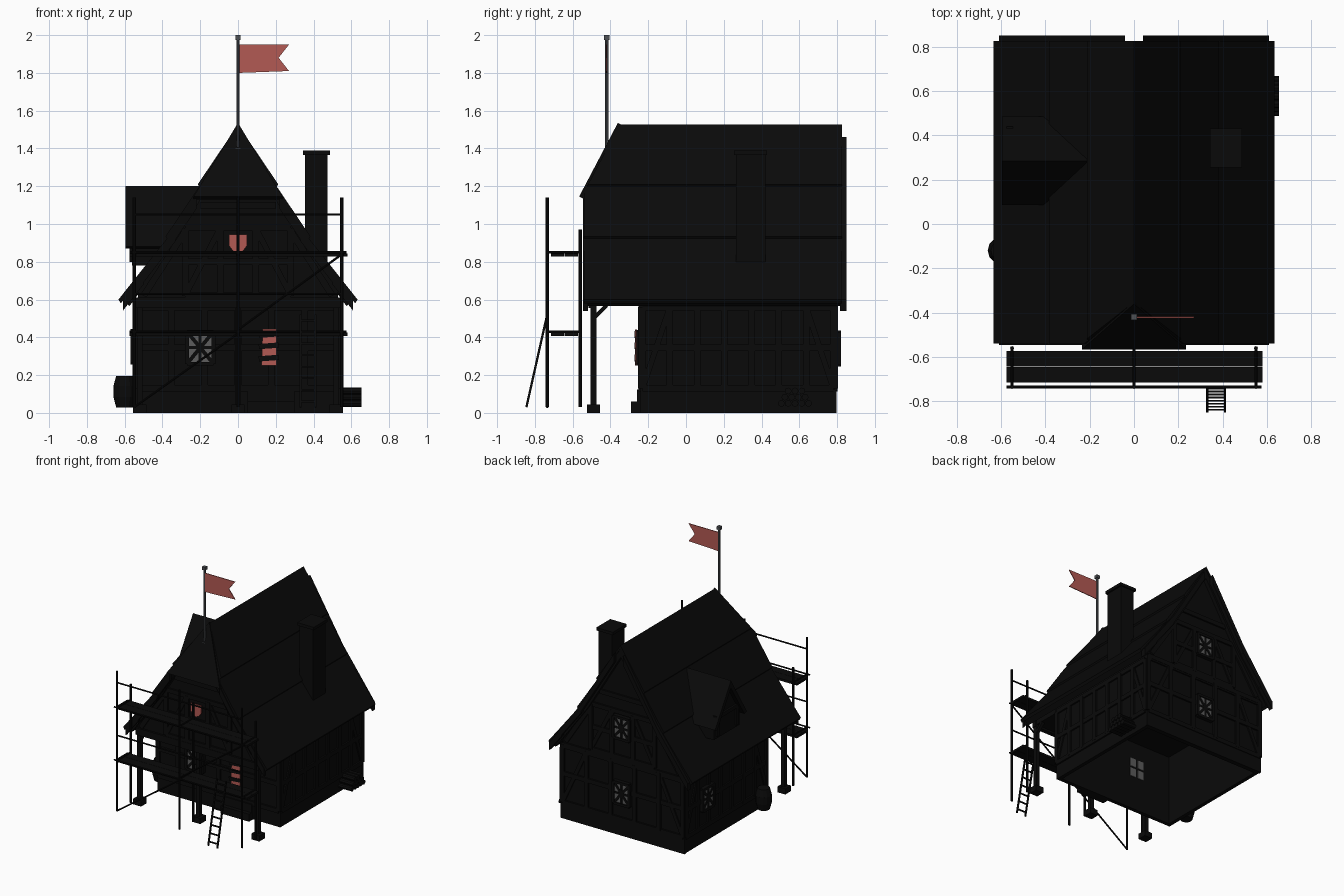
import bpy, bmesh
from math import pi
from mathutils import Vector, Matrix

cube = bpy.data.objects.get("Cube")
if cube:
    bpy.data.objects.remove(cube)


def material(name, r, g, b):
    m = bpy.data.materials.new(name)
    m.use_nodes = True
    m.diffuse_color = (r, g, b, 1)
    bsdf = m.node_tree.nodes["Principled BSDF"]
    bsdf.inputs["Base Color"].default_value = (r, g, b, 1)
    bsdf.inputs["Roughness"].default_value = 0.9
    return m


BLACK = material("soot black", .003, .003, .003)
RED = material("faded red", .45, .1, .088)
GREY = material("iron grey", .075, .08, .088)
GLASS = material("window grey", .11, .11, .11)
X, Y, Z = Vector((1, 0, 0)), Vector((0, 1, 0)), Vector((0, 0, 1))
parts = {}


def part(name, mat=BLACK):
    return parts.setdefault(name, (bmesh.new(), mat))[0]


def box(bm, x0, x1, y0, y1, z0, z1):
    mid = Matrix.Translation(((x0 + x1) / 2, (y0 + y1) / 2, (z0 + z1) / 2))
    bmesh.ops.create_cube(bm, size=1, matrix=mid @ Matrix.Diagonal((x1 - x0, y1 - y0, z1 - z0, 1)))


def strut(bm, p, q, n, w, t):
    """Bar from p to q, t thick along n and w wide across."""
    p, q = Vector(p), Vector(q)
    d = (q - p).normalized()
    s = n.cross(d).normalized()
    rot = Matrix((s * w, n * t, (q - p))).transposed().to_4x4()
    bmesh.ops.create_cube(bm, size=1, matrix=Matrix.Translation((p + q) / 2) @ rot)


def pole(bm, p, q, r, sides=8):
    p, q = Vector(p), Vector(q)
    rot = (q - p).to_track_quat('Z', 'Y').to_matrix().to_4x4()
    bmesh.ops.create_cone(bm, cap_ends=True, segments=sides, radius1=r, radius2=r,
                          depth=(q - p).length, matrix=Matrix.Translation((p + q) / 2) @ rot)


def prism(bm, pts, axis, a, b):
    """Extrude a (u, z) outline along x or y from a to b."""
    def put(u, z, k):
        return (k, u, z) if axis == 'x' else (u, k, z)
    lo = [bm.verts.new(put(u, z, a)) for u, z in pts]
    hi = [bm.verts.new(put(u, z, b)) for u, z in pts]
    bm.faces.new(lo)
    bm.faces.new(hi[::-1])
    for i in range(len(pts)):
        j = (i + 1) % len(pts)
        bm.faces.new((lo[j], lo[i], hi[i], hi[j]))


HIP_TOP, HIP_N = Vector((0, -.35, 1.53)), Vector((0, -.38, .2)).normalized()


def cut_hip(bm, drop=0):
    geom = bm.verts[:] + bm.edges[:] + bm.faces[:]
    cut = bmesh.ops.bisect_plane(bm, geom=geom, plane_co=HIP_TOP - HIP_N * drop,
                                 plane_no=HIP_N, clear_outer=True)["geom_cut"]
    edges = [e for e in cut if isinstance(e, bmesh.types.BMEdge)]
    if edges:
        bmesh.ops.holes_fill(bm, edges=edges)


# Ground floor walls, open underneath
walls = part("ground_floor_walls")
box(walls, -.54, .54, -.24, -.21, 0, .58)
box(walls, -.54, .54, .76, .79, 0, .58)
for s in (-1, 1):
    box(walls, *sorted((s * .51, s * .54)), -.24, .79, 0, .58)

# Upper storey filling the gable
loft = part("upper_storey")
half = [(0, 1.46), (.31, .95), (.47, .74), (.53, .66), (.53, .57)]
prism(loft, half + [(-u, z) for u, z in half[:0:-1]], 'y', -.5, .79)
cut_hip(loft, .02)

# Roof shell with overlapping courses
outer = [(0, 1.52), (.05, 1.45), (.33, .98), (.5, .75), (.61, .6)]
inner = [(.575, .565), (.46, .72), (.29, .95), (0, 1.43)]
roof = part("roof")
prism(roof, outer + inner + [(-u, z) for u, z in inner[-2::-1]]
      + [(-u, z) for u, z in outer[:0:-1]], 'y', -.535, .82)
cut_hip(roof)
for k, (a, b) in enumerate((((0, 1.52), (.2, 1.2)), ((.2, 1.2), (.37, .925)), ((.37, .925), (.62, .59)))):
    for s in (-1, 1):
        course = part(f"roof_course_{k}_{'left' if s > 0 else 'right'}")
        prism(course, [(s * a[0], a[1] + .006), (s * (b[0] + .013), b[1] + .01),
                       (s * b[0], b[1] - .01), (s * a[0], a[1] - .02)], 'y', -.54, .825)
        cut_hip(course)

# Half hip over the front gable
hip = part("front_hip_roof")
tri = [HIP_TOP, Vector((.235, -.555, 1.14)), Vector((-.235, -.555, 1.14))]
low = [hip.verts.new(v - HIP_N * .02) for v in tri]
top = [hip.verts.new(v + HIP_N * .012) for v in tri]
hip.faces.new(top)
hip.faces.new(low[::-1])
for i in range(3):
    j = (i + 1) % 3
    hip.faces.new((low[i], low[j], top[j], top[i]))

# Bargeboards on both gables
boards = part("bargeboards")
for s in (-1, 1):
    for y0, y1, start in ((.815, .85, (.04, 1.46)), (-.545, -.52, (.22, 1.15))):
        line = [start] + [p for p in outer if p[0] > start[0] + .02]
        for (u, z), (v, w) in zip(line, line[1:]):
            prism(boards, [(s * u, z), (s * v, w), (s * v, w - .06), (s * u, z - .07)], 'y', y0, y1)

# Timber framing
frame = part("timber_frame")


def wall_frame(n, at, u0, u1, z0, z1, bays, braces=True):
    def pt(u, z):
        return (at, u, z) if n is X else (u, at, z)
    for z in (z0, (z0 + z1) / 2, z1):
        strut(frame, pt(u0, z), pt(u1, z), n, .035, .025)
    step = (u1 - u0) / bays
    for i in range(bays + 1):
        strut(frame, pt(u0 + i * step, z0), pt(u0 + i * step, z1), n, .035, .028)
    if braces:
        strut(frame, pt(u0, z0), pt(u0 + step, z1), n, .03, .02)
        strut(frame, pt(u1, z0), pt(u1 - step, z1), n, .03, .02)


wall_frame(Y, -.24, -.53, .53, .13, .56, 6, False)
wall_frame(Y, .79, -.53, .53, .13, .59, 5)
for s in (-1, 1):
    wall_frame(X, s * .54, -.23, .78, .13, .56, 7)
for y in (-.5, .79):
    wall_frame(Y, y, -.28, .28, .62, .98, 3)
    strut(frame, (-.2, y, 1.1), (.2, y, 1.1), Y, .035, .025)
    for s in (-1, 1):
        strut(frame, (s * .5, y, .62), (s * .28, y, .96), Y, .035, .025)
box(frame, -.54, .54, -.515, -.48, .555, .61)
box(frame, -.545, .545, -.25, .8, .56, .6)
box(part("plinth"), -.545, .545, .78, .797, 0, .12)
for k in range(2):
    box(part("front_steps"), .05, .3, -.29 + k * .03, -.24, k * .06, .06 + k * .065)

# Windows: glass plate, frame, crossbars and diagonal lattice
glass, lattice = part("window_glass", GLASS), part("window_lattice")


def window(n, side, at, u, z, w=.07, h=.085):
    def pt(du, dz, out):
        k = at + side * out
        return (k, u + du, z + dz) if n is X else (u + du, k, z + dz)
    strut(glass, pt(0, -h, .018), pt(0, h, .018), n, w * 2, .006)
    for s in (-1, 1):
        strut(lattice, pt(s * w, -h, .015), pt(s * w, h, .015), n, .02, .03)
        strut(lattice, pt(-w, s * h, .015), pt(w, s * h, .015), n, .02, .03)
        strut(lattice, pt(-w, -s * h, .022), pt(w, s * h, .022), n, .02, .006)
    strut(lattice, pt(0, -h, .022), pt(0, h, .022), n, .016, .006)
    strut(lattice, pt(-w, 0, .022), pt(w, 0, .022), n, .016, .006)


window(Y, -1, -.24, -.2, .345)
window(Y, 1, .79, 0, .34)
window(Y, 1, .79, 0, .86)
window(X, -1, -.54, .52, .35)
for s in (-1, 1):
    for k in (-1, 1):
        box(glass, *sorted((-.2 + s * .008, -.2 + s * .06)), -.21, -.204,
            *sorted((.345 + k * .008, .345 + k * .075)))

# Striped hanging and gable shield
prism(part("hanging_banner", RED), [(.125, .25), (.205, .25), (.205, .445), (.13, .445)], 'y', -.268, -.262)
for z in (.29, .355, .415):
    strut(part("banner_stripes"), (.11, -.27, z - .004), (.215, -.27, z + .004), Y, .028, .006)
prism(part("gable_shield", RED), [(-.047, .945), (.047, .945), (.047, .885), (.025, .855), (0, .845),
                                  (-.025, .855), (-.047, .885)], 'y', -.53, -.522)

# Dormer on the right slope
dormer = part("dormer_walls")
prism(dormer, [(.13, .78), (.45, .78), (.45, .91), (.29, 1.15), (.13, .91)], 'x', -.56, -.2)
for s in (-1, 1):
    prism(part("dormer_roof"), [(.285, 1.2), (.285 + s * .2, .88), (.285 + s * .17, .87),
                                (.285, 1.14)], 'x', -.595, -.2)
    strut(dormer, (-.56, .29 + s * .12, .8), (-.56, .29 + s * .12, .95), X, .03, .03)
strut(dormer, (-.56, .14, .95), (-.56, .44, .95), X, .03, .03)

# Chimney
box(part("chimney"), .355, .475, .265, .42, .72, 1.37)
box(part("chimney"), .343, .488, .255, .43, 1.365, 1.388)

# Porch posts with footings and knee braces
for x in (-.52, 0, .52):
    posts = part("porch_posts")
    box(posts, x - .015, x + .015, -.505, -.475, 0, .57)
    box(posts, x - .035, x + .035, -.525, -.455, 0, .045)
    strut(posts, (x, -.49, .5), (x, -.42, .57), X, .02, .025)

# Scaffold
scaffold, Y0, Y1 = part("scaffold_poles"), -.735, -.56
for x in (-.55, 0, .55):
    pole(scaffold, (x, Y0, .03), (x, Y0, 1.14), .009)
    pole(scaffold, (x, Y1, .03), (x, Y1, .97), .009)
    for z in (.43, .85):
        pole(scaffold, (x, Y0, z), (x, Y1, z), .006)
for z in (.43, .85):
    pole(scaffold, (-.575, Y0, z), (.575, Y0, z), .006)
    pole(scaffold, (-.55, Y0, z + .2), (.55, Y0, z + .2), .006)
    for y in (-.715, -.643):
        box(part("scaffold_planks"), -.575, .58, y, y + .07, z - .023, z - .005)
pole(scaffold, (-.55, Y0, .03), (0, Y0, .42), .006)
pole(scaffold, (0, Y0, .44), (.55, Y0, .84), .006)

# Ladder
foot, head = Vector((.37, -.845, .03)), Vector((.37, -.735, .52))
for s in (-1, 1):
    strut(part("ladder"), foot + X * s * .04, head + X * s * .04, X, .012, .01)
for i in range(8):
    c = foot.lerp(head, (i + .5) / 8)
    strut(part("ladder"), c - X * .04, c + X * .04, Y, .01, .008)

# Barrel and woodpile beside the walls
for z, r0, r1 in ((.03, .045, .06), (.085, .06, .06), (.14, .06, .045)):
    bmesh.ops.create_cone(part("barrel"), cap_ends=True, segments=12, radius1=r0, radius2=r1, depth=.057,
                          matrix=Matrix.Translation((-.6, -.12, z + .028)))
for row in range(3):
    for i in range(5 - row):
        y = .505 + i * .036 + row * .018
        pole(part("woodpile"), (.54, y, .05 + row * .033), (.655, y, .05 + row * .033), .018)

# Flagpole and swallowtail flag
staff = part("flagpole", GREY)
pole(staff, (0, -.42, 1.38), (0, -.42, 1.98), .009)
box(staff, -.014, .014, -.434, -.406, 1.975, 2)
box(staff, -.014, .014, -.434, -.406, 1.38, 1.4)
prism(part("flag", RED), [(.005, 1.8), (.27, 1.81), (.215, 1.88), (.27, 1.95), (.005, 1.95)], 'y', -.423, -.417)

for name, (bm, mat) in parts.items():
    bmesh.ops.recalc_face_normals(bm, faces=bm.faces[:])
    mesh = bpy.data.meshes.new(name)
    bm.to_mesh(mesh)
    bm.free()
    mesh.materials.append(mat)
    bpy.context.collection.objects.link(bpy.data.objects.new(name, mesh))
